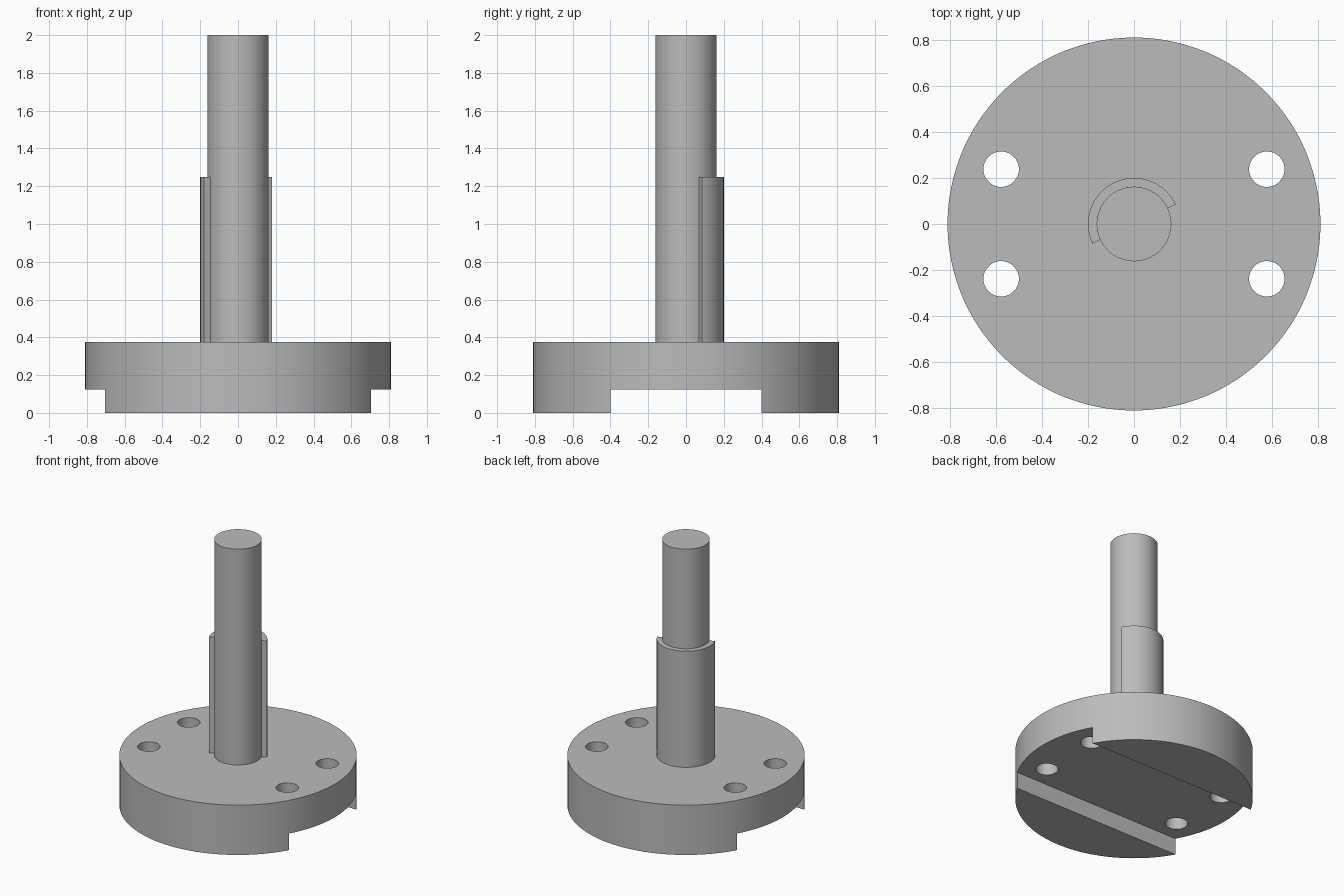
import bpy
import bmesh
from math import cos, sin, radians

if "Cube" in bpy.data.objects:
    bpy.data.objects.remove(bpy.data.objects["Cube"], do_unlink=True)

DISC_R, DISC_TOP = 0.81, 0.375
SHAFT_R, SHAFT_TOP = 0.162, 2.0
COLLAR_R, COLLAR_TOP = 0.2, 1.25
SLOT_WIDTH, SLOT_DEPTH = 0.8, 0.125
HOLE_R, HOLE_X, HOLE_Y = 0.077, 0.577, 0.238

# One plain grey for every part
grey = bpy.data.materials.new("plain_grey")
grey.use_nodes = True
colour = (0.5, 0.5, 0.5, 1)
grey.diffuse_color = colour
grey.node_tree.nodes["Principled BSDF"].inputs["Base Color"].default_value = colour


def cylinder(name, radius, bottom, top, x=0, y=0, sides=96):
    bpy.ops.mesh.primitive_cylinder_add(
        vertices=sides, radius=radius, depth=top - bottom,
        location=(x, y, (bottom + top) / 2))
    obj = bpy.context.object
    obj.name = name
    return obj


def cut(obj, cutter):
    mod = obj.modifiers.new("cut", "BOOLEAN")
    mod.operation = "DIFFERENCE"
    mod.solver = "EXACT"
    mod.object = cutter
    bpy.context.view_layer.objects.active = obj
    bpy.ops.object.modifier_apply(modifier=mod.name)
    bpy.data.objects.remove(cutter, do_unlink=True)


def finish(obj):
    obj.data.materials.clear()
    obj.data.materials.append(grey)
    bpy.ops.object.select_all(action="DESELECT")
    obj.select_set(True)
    bpy.context.view_layer.objects.active = obj
    bpy.ops.object.shade_smooth_by_angle(angle=radians(30))


# Round base with a wide slot across the underside and four bolt holes
base = cylinder("base_disc", DISC_R, 0, DISC_TOP, sides=128)
bpy.ops.mesh.primitive_cube_add(size=1)
slot = bpy.context.object
slot.scale = (2, SLOT_WIDTH, SLOT_DEPTH * 2)
cut(base, slot)
for sx in (-1, 1):
    for sy in (-1, 1):
        cut(base, cylinder("hole_cutter", HOLE_R, -0.1, 0.5,
                           sx * HOLE_X, sy * HOLE_Y, 48))
finish(base)

# Central shaft
finish(cylinder("shaft", SHAFT_R, DISC_TOP, SHAFT_TOP))

# Half sleeve around the back of the shaft
bm = bmesh.new()
steps, start = 48, 25
angles = [radians(start + 180 * i / steps) for i in range(steps + 1)]
rings = []
for a in angles:
    rings.append([bm.verts.new((r * cos(a), r * sin(a), z)) for r, z in (
        (SHAFT_R, DISC_TOP), (COLLAR_R, DISC_TOP),
        (COLLAR_R, COLLAR_TOP), (SHAFT_R, COLLAR_TOP))])
for a, b in zip(rings, rings[1:]):
    for i in range(4):
        j = (i + 1) % 4
        bm.faces.new((a[i], a[j], b[j], b[i]))
bm.faces.new(rings[0])
bm.faces.new(rings[-1])
bmesh.ops.recalc_face_normals(bm, faces=bm.faces)
mesh = bpy.data.meshes.new("half_sleeve")
bm.to_mesh(mesh)
bm.free()
sleeve = bpy.data.objects.new("half_sleeve", mesh)
bpy.context.collection.objects.link(sleeve)
finish(sleeve)
